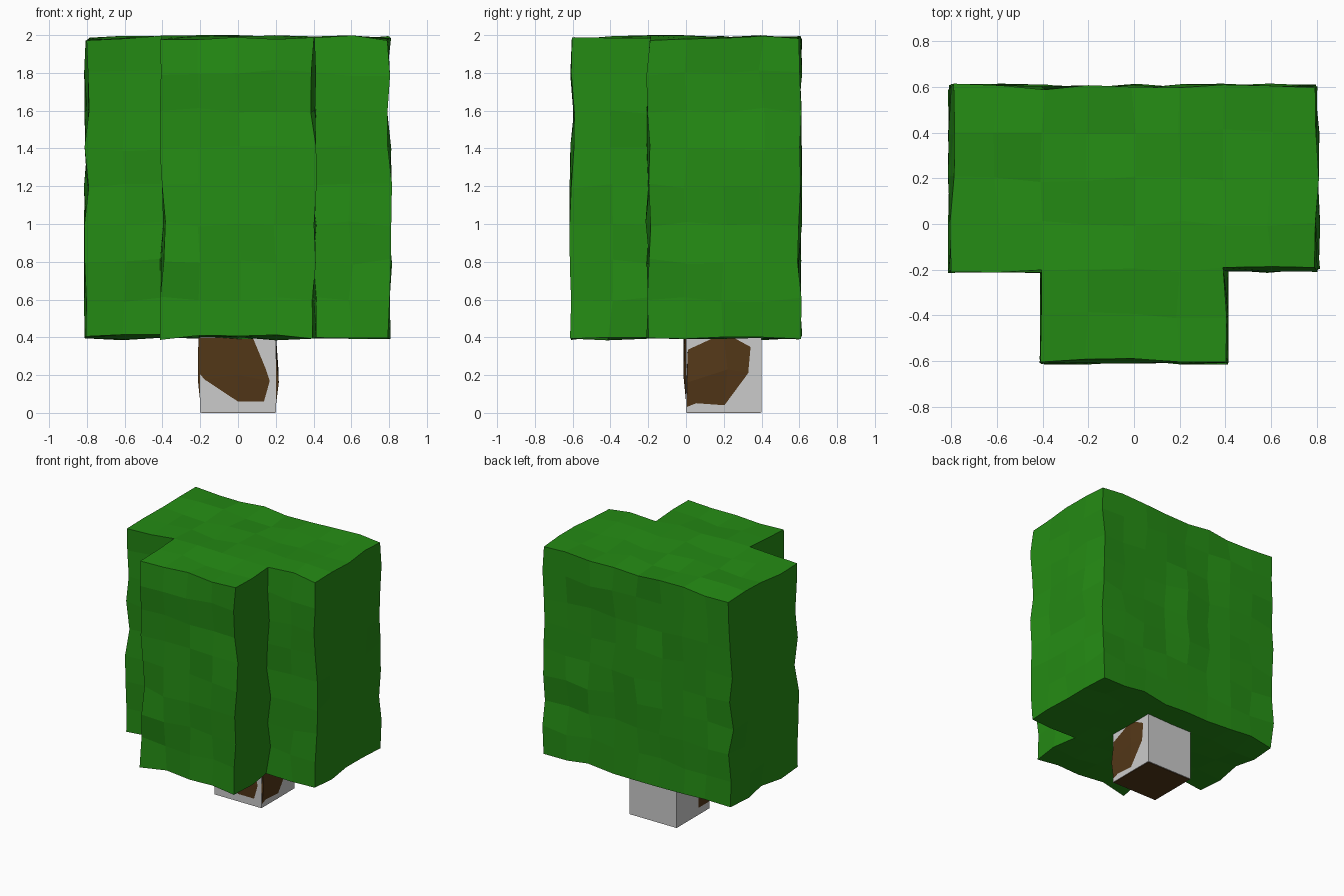
import bpy, bmesh, random
from mathutils import Vector

if "Cube" in bpy.data.objects:
    bpy.data.objects.remove(bpy.data.objects["Cube"])

random.seed(7)


def material(name, colour):
    m = bpy.data.materials.new(name)
    m.diffuse_color = (*colour, 1)
    m.use_nodes = True
    m.node_tree.nodes["Principled BSDF"].inputs["Base Color"].default_value = m.diffuse_color
    return m


def block(name, boxes, cell, jitter=None, mat=None):
    """Outer skin of a union of boxes (in whole cells), each vertex nudged by jitter(co)."""
    cells = {(x, y, z) for (x0, x1, y0, y1, z0, z1) in boxes
             for x in range(x0, x1) for y in range(y0, y1) for z in range(z0, z1)}
    bm = bmesh.new()
    verts = {}

    def vert(p):
        if p not in verts:
            co = Vector(p) * cell
            verts[p] = bm.verts.new(co + jitter(co) if jitter else co)
        return verts[p]

    for c in sorted(cells):
        for axis in range(3):
            for side in (0, 1):
                n = list(c)
                n[axis] += 2 * side - 1
                if tuple(n) in cells:
                    continue
                quad = []
                for a, b in ((0, 0), (1, 0), (1, 1), (0, 1)):
                    p = list(c)
                    p[axis] += side
                    p[(axis + 1) % 3] += a
                    p[(axis + 2) % 3] += b
                    quad.append(vert(tuple(p)))
                bm.faces.new(quad if side else quad[::-1])
    bmesh.ops.recalc_face_normals(bm, faces=bm.faces)
    mesh = bpy.data.meshes.new(name)
    bm.to_mesh(mesh)
    bm.free()
    ob = bpy.data.objects.new(name, mesh)
    bpy.context.collection.objects.link(ob)
    if mat:
        mesh.materials.append(mat)
    return ob


def leaf_jitter(co):
    d = Vector([random.uniform(-0.016, 0.016) for _ in range(3)])
    if co.z > 1.99:
        d.z = random.uniform(-0.03, 0)
    return d


# Bark bulges through the core at the front and right, and sinks below it elsewhere
BULGES = {(0, 0, 1): (0, -0.014, 0), (1, 1, 1): (0.014, 0.02, 0.03),
          (1, 0, 1): (0.016, 0.004, -0.04), (-1, 0, 1): (-0.012, 0.003, -0.03),
          (-1, 0, 2): (-0.01, -0.012, 0), (0, 0, 2): (0, -0.008, 0),
          (0, 0, 0): (0, 0.006, 0), (1, 0, 0): (-0.004, 0.006, 0),
          (1, 0, 2): (-0.006, 0.012, 0), (1, 2, 1): (-0.008, -0.008, 0),
          (1, 1, 2): (0.002, 0, 0), (1, 1, 0): (-0.003, 0, 0)}


def bark_jitter(co):
    key = tuple(round(v / 0.2) for v in co)
    inward = Vector((-0.03 * co.x, -0.03 * (co.y - 0.2), 0))
    return Vector(BULGES[key]) if key in BULGES else inward


green = material("leaf_green", (0.018, 0.26, 0.007))
brown = material("bark_brown", (0.086, 0.038, 0.009))

# Foliage: wide slab at the back with a narrower block in front
block("foliage", [(-4, 4, -1, 3, 2, 10), (-2, 2, -3, -1, 2, 10)], 0.2, leaf_jitter, green)

# Trunk: rough bark wrapped around a plain square core
block("trunk_bark", [(-1, 1, 0, 2, 0, 2)], 0.2, bark_jitter, brown)
core = block("trunk_core", [(-1, 1, 0, 2, 0, 2)], 0.2)
core.location.z = 0.003
